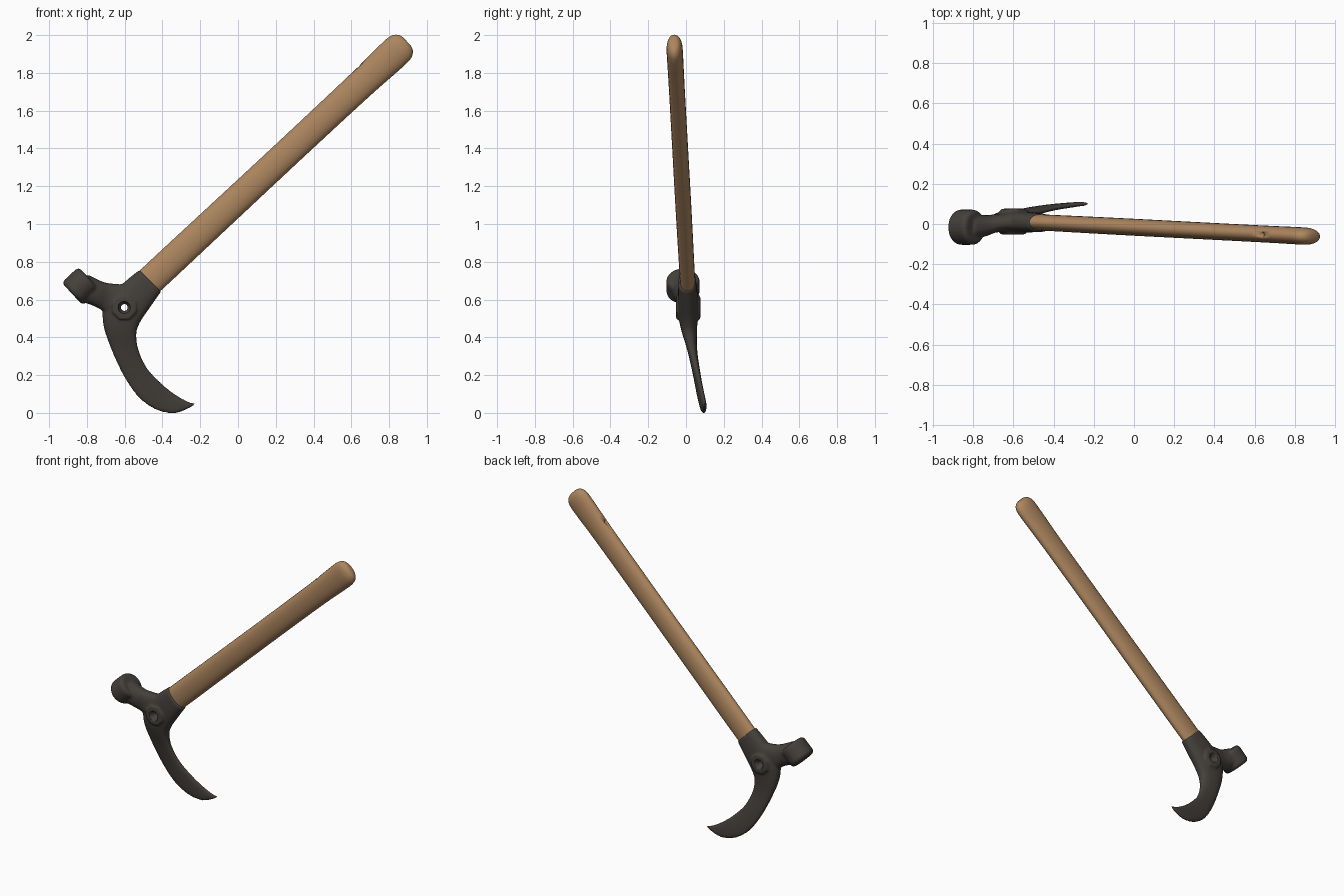
import bpy, bmesh, math
from mathutils import Vector, Matrix

if "Cube" in bpy.data.objects:
    bpy.data.objects.remove(bpy.data.objects["Cube"])


def material(name, rgb):
    m = bpy.data.materials.new(name)
    m.diffuse_color = (*rgb, 1)
    m.use_nodes = True
    m.node_tree.nodes["Principled BSDF"].inputs["Base Color"].default_value = m.diffuse_color
    return m


WOOD = material("warm wood", (0.42, 0.24, 0.115))
IRON = material("dark iron", (0.058, 0.051, 0.044))


def catmull(rows, steps):
    """Smoothly interpolate rows of numbers."""
    out = []
    for i in range(len(rows) - 1):
        p = [rows[max(0, min(len(rows) - 1, i + k))] for k in (-1, 0, 1, 2)]
        for j in range(steps):
            t = j / steps
            out.append([0.5 * (2 * b + (c - a) * t + (2 * a - 5 * b + 4 * c - d) * t * t
                               + (3 * b - a - 3 * c + d) * t ** 3)
                        for a, b, c, d in zip(*p)])
    out.append(rows[-1])
    return out


def loft(bm, rows, power=1.0, n=24):
    """Rows: left x,z  right x,z  centre y  half thickness."""
    rings, faces = [], []
    for lx, lz, rx, rz, y, t in rows:
        mid = Vector(((lx + rx) / 2, y, (lz + rz) / 2))
        half = Vector(((rx - lx) / 2, 0, (rz - lz) / 2))
        ring = []
        for k in range(n):
            a = math.tau * k / n
            c, s = math.cos(a), math.sin(a)
            c = math.copysign(abs(c) ** power, c)
            s = math.copysign(abs(s) ** power, s)
            ring.append(bm.verts.new(mid + half * c + Vector((0, s * t, 0))))
        rings.append(ring)
    for a, b in zip(rings, rings[1:]):
        for k in range(n):
            faces.append(bm.faces.new((a[k], a[(k + 1) % n], b[(k + 1) % n], b[k])))
    faces += [bm.faces.new(rings[0]), bm.faces.new(rings[-1])]
    bmesh.ops.recalc_face_normals(bm, faces=faces)


def finish(bm, name, mat):
    me = bpy.data.meshes.new(name)
    bm.to_mesh(me)
    bm.free()
    me.materials.append(mat)
    me.shade_smooth()
    ob = bpy.data.objects.new(name, me)
    bpy.context.collection.objects.link(ob)
    return ob


def cut(ob, cutter):
    cutter.hide_render = True
    cutter.display_type = 'WIRE'
    b = ob.modifiers.new("cut", 'BOOLEAN')
    b.operation, b.object, b.solver = 'DIFFERENCE', cutter, 'EXACT'


D = Vector((0.732, 0.682))    # handle direction in the xz plane
N = Vector((-0.682, 0.732))   # across the handle


def along(origin, s, w, y, t):
    c = Vector(origin) + D * s
    return [*(c + N * w), *(c - N * w), y, t]


# wooden handle: long oval shaft with a slightly swollen, rounded butt
START = (-0.465, 0.70)
shaft = [(-0.07, .07, .038), (0.0, .077, .040), (0.5, .076, .042), (1.0, .075, .042),
         (1.5, .077, .042), (1.72, .083, .043), (1.79, .083, .043), (1.825, .075, .039),
         (1.848, .055, .028), (1.857, .028, .015)]
bm = bmesh.new()
loft(bm, catmull([along(START, s, w, 0.008 - 0.038 * s, t) for s, w, t in shaft], 4), 0.95)
handle = finish(bm, "handle", WOOD)

# small peg hole near the butt
p = Vector(START) + D * 1.58 + N * 0.079
bm = bmesh.new()
bmesh.ops.create_icosphere(bm, subdivisions=2, radius=0.014,
                           matrix=Matrix.Translation((p.x, -0.052, p.y)))
cut(handle, finish(bm, "handle_hole_cutter", WOOD))

# iron head: socket running into the curved blade
bm = bmesh.new()
blade = [(-.522, .757, -.407, .642, .006, .046),
         (-.602, .692, -.475, .545, .010, .052),
         (-.700, .600, -.518, .480, .012, .054),
         (-.715, .480, -.538, .420, .016, .043),
         (-.672, .340, -.527, .335, .032, .027),
         (-.602, .190, -.483, .240, .055, .020),
         (-.522, .078, -.420, .170, .072, .017),
         (-.430, .015, -.360, .118, .085, .015),
         (-.340, -.002, -.300, .078, .094, .013),
         (-.278, .016, -.260, .058, .099, .011),
         (-.232, .042, -.229, .049, .101, .009)]
loft(bm, catmull(blade, 5), 0.8)

# neck towards the hammer poll
neck = [(-.580, .680, -.650, .480, .010, .050),
        (-.660, .684, -.712, .535, .004, .046),
        (-.715, .694, -.755, .562, -.008, .052),
        (-.790, .730, -.830, .590, -.015, .066)]
loft(bm, catmull(neck, 4), 0.9)

# round hammer poll, axis parallel to the handle
POLL = (-0.833, 0.671)
loft(bm, [along(POLL, s, r, -0.016, r + 0.005) for s, r in
          ((-.061, .066), (-.055, .077), (-.043, .083), (.043, .083), (.055, .077), (.061, .066))])

# raised octagonal boss around the rivet hole, on both sides
HOLE = Vector((-0.602, 0.012, 0.558))
turn = Matrix.Translation(HOLE) @ Matrix.Rotation(math.pi / 2, 4, 'X')
bmesh.ops.create_cone(bm, cap_ends=True, segments=8, radius1=.068, radius2=.068, depth=.128,
                      matrix=turn @ Matrix.Rotation(math.pi / 8, 4, 'Z'))
head = finish(bm, "iron_head", IRON)
r = head.modifiers.new("weld", 'REMESH')
r.mode, r.voxel_size, r.use_smooth_shade = 'VOXEL', 0.007, True
s = head.modifiers.new("soften", 'SMOOTH')
s.factor, s.iterations = 0.5, 4

# countersunk through hole
bm = bmesh.new()
profile = [(.032, -.15), (.032, -.046), (.018, -.036), (.018, .036), (.032, .046), (.032, .15)]
loft(bm, [(HOLE.x - q, HOLE.z, HOLE.x + q, HOLE.z, 0, q) for q, _ in profile], n=20)
bm.verts.ensure_lookup_table()
for i, v in enumerate(bm.verts):     # stand the rings up along y
    v.co = (v.co.x, HOLE.y + profile[i // 20][1], HOLE.z + v.co.y)
bmesh.ops.recalc_face_normals(bm, faces=bm.faces)
cut(head, finish(bm, "rivet_hole_cutter", IRON))
